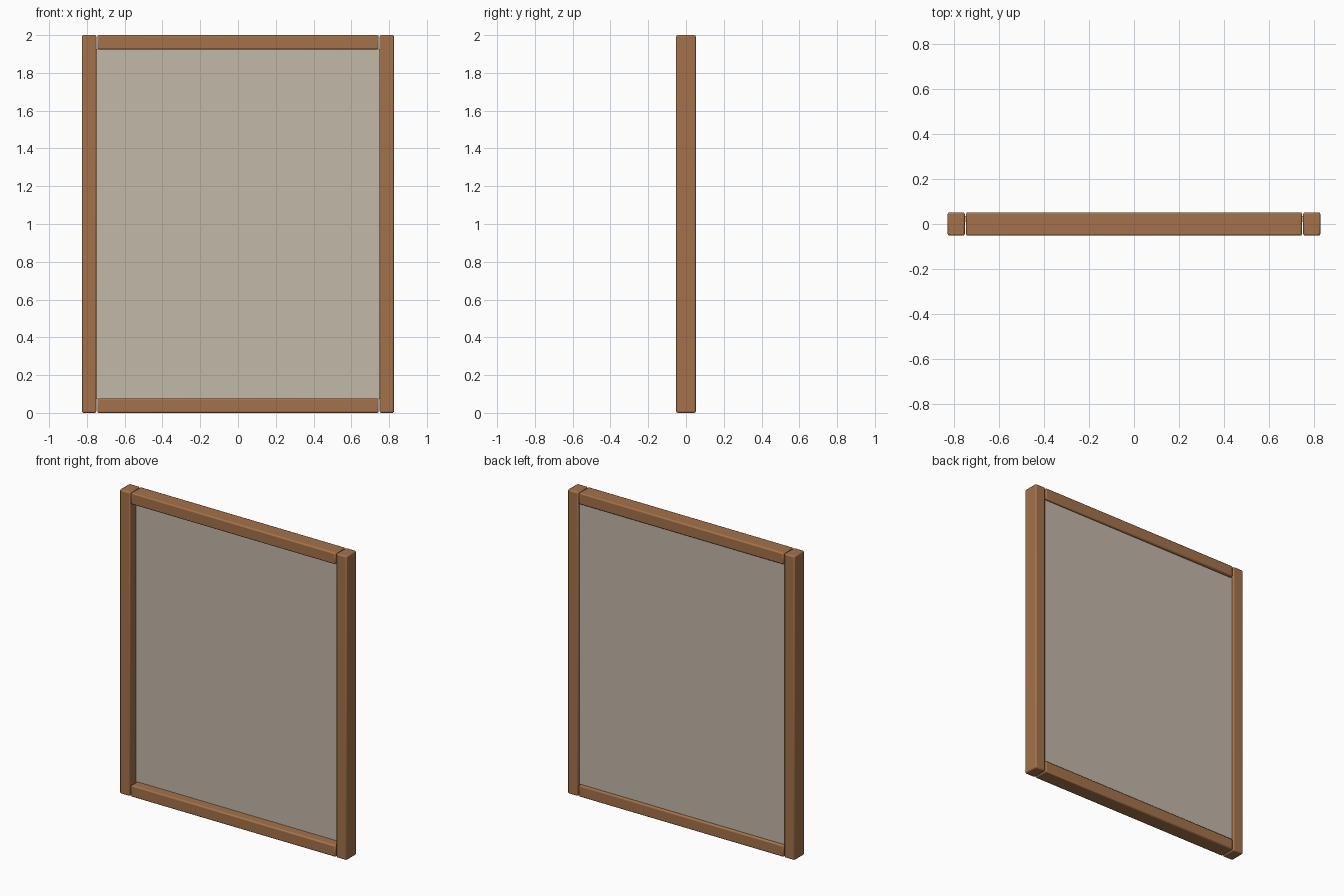
import bpy

if "Cube" in bpy.data.objects:
    bpy.data.objects.remove(bpy.data.objects["Cube"])


def material(name, colour):
    mat = bpy.data.materials.new(name)
    mat.diffuse_color = colour
    mat.use_nodes = True
    mat.node_tree.nodes["Principled BSDF"].inputs["Base Color"].default_value = mat.diffuse_color
    return mat


def box(name, lo, hi, mat, bevel=0.0):
    size = [b - a for a, b in zip(lo, hi)]
    centre = [(a + b) / 2 for a, b in zip(lo, hi)]
    bpy.ops.mesh.primitive_cube_add(size=1, location=centre)
    obj = bpy.context.object
    obj.name = name
    obj.scale = size
    bpy.ops.object.transform_apply(location=False, rotation=False, scale=True)
    obj.data.materials.append(mat)
    if bevel:
        mod = obj.modifiers.new("eased_edges", 'BEVEL')
        mod.width = bevel
        mod.segments = 2
        bpy.ops.object.shade_smooth_by_angle()
    return obj


wood = material("wood", (0.37, 0.17, 0.07, 1.0))
glass = material("tinted_glass", (0.55, 0.48, 0.40, 0.5))

HALF_W, HEIGHT, HALF_D = 0.826, 2.0, 0.052
BAR, BEVEL = 0.076, 0.008
INNER = HALF_W - BAR

# Upright posts on both sides
box("left_post", (-HALF_W, -HALF_D, 0), (-INNER, HALF_D, HEIGHT), wood, BEVEL)
box("right_post", (INNER, -HALF_D, 0), (HALF_W, HALF_D, HEIGHT), wood, BEVEL)

# Rails between the posts, with a fine joint gap
for name, z in (("bottom_rail", 0), ("top_rail", HEIGHT - BAR)):
    box(name, (-INNER + 0.005, -HALF_D, z), (INNER - 0.005, HALF_D, z + BAR), wood, BEVEL)

# Glass pane, set towards the back of the frame
box("glass_pane", (-INNER, 0.01, BAR - 0.002), (INNER, 0.035, HEIGHT - BAR + 0.002), glass)
